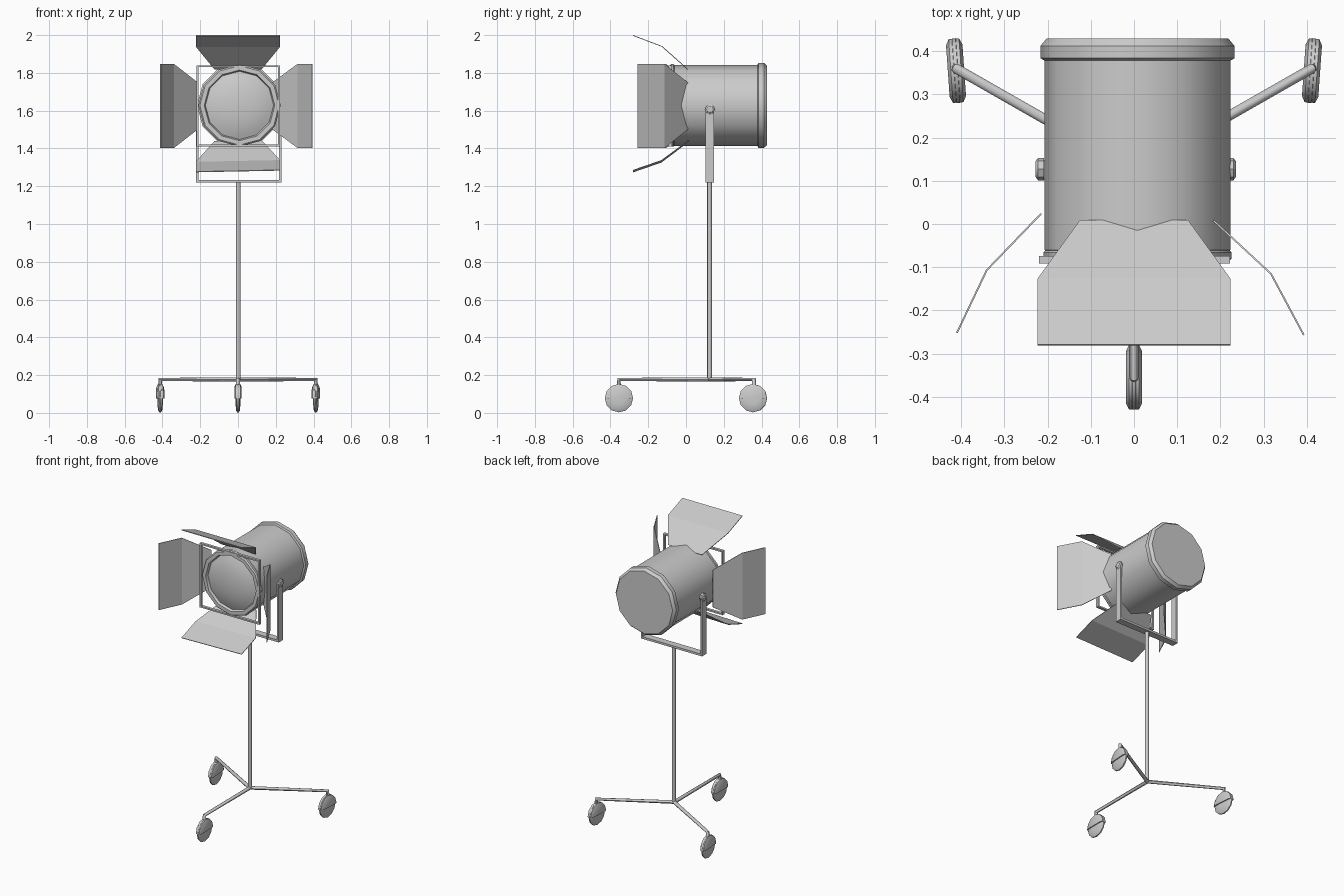
import bpy, bmesh, math
from mathutils import Matrix, Vector

cube = bpy.data.objects.get("Cube")
if cube:
    bpy.data.objects.remove(cube, do_unlink=True)

grey = bpy.data.materials.new("grey metal")
grey.use_nodes = True
colour = (0.6, 0.6, 0.6, 1)
grey.diffuse_color = colour
grey.node_tree.nodes["Principled BSDF"].inputs["Base Color"].default_value = colour

CAN_X, CAN_Z, POLE_Y = 0.008, 1.628, 0.125
LEG_Z = 0.177


def activate(ob):
    bpy.ops.object.select_all(action="DESELECT")
    ob.select_set(True)
    bpy.context.view_layer.objects.active = ob


def finish(name, bm, smooth=None):
    bmesh.ops.recalc_face_normals(bm, faces=bm.faces)
    mesh = bpy.data.meshes.new(name)
    bm.to_mesh(mesh)
    bm.free()
    mesh.materials.append(grey)
    ob = bpy.data.objects.new(name, mesh)
    bpy.context.collection.objects.link(ob)
    if smooth:
        activate(ob)
        bpy.ops.object.shade_smooth_by_angle(angle=math.radians(smooth))
    return ob


def lathe(name, profile, matrix, sides=12, smooth=35):
    """Revolve (radius, height) points about local z, closing both ends."""
    bm = bmesh.new()
    rings = []
    for r, h in profile:
        rings.append([bm.verts.new(matrix @ Vector((r * math.cos(a), r * math.sin(a), h)))
                      for a in (math.tau * i / sides for i in range(sides))])
    for lower, upper in zip(rings, rings[1:]):
        for i in range(sides):
            j = (i + 1) % sides
            bm.faces.new((lower[i], lower[j], upper[j], upper[i]))
    bm.faces.new(rings[0])
    bm.faces.new(rings[-1])
    return finish(name, bm, smooth)


def box(name, low, high):
    low, high = Vector(low), Vector(high)
    bm = bmesh.new()
    bmesh.ops.create_cube(bm, size=1)
    bmesh.ops.scale(bm, vec=high - low, verts=bm.verts)
    bmesh.ops.translate(bm, vec=(low + high) / 2, verts=bm.verts)
    return finish(name, bm)


def tube(name, points, radius):
    curve = bpy.data.curves.new(name, "CURVE")
    curve.dimensions = "3D"
    curve.bevel_depth, curve.bevel_resolution = radius, 2
    curve.use_fill_caps = True
    spline = curve.splines.new("POLY")
    spline.points.add(len(points) - 1)
    for p, co in zip(spline.points, points):
        p.co = (*co, 1)
    curve.materials.append(grey)
    ob = bpy.data.objects.new(name, curve)
    bpy.context.collection.objects.link(ob)
    activate(ob)
    bpy.ops.object.convert(target="MESH")
    bpy.ops.object.shade_smooth_by_angle(angle=math.radians(50))


# Lamp housing, its axis running front to back
along_y = Matrix.Translation((CAN_X, 0, CAN_Z)) @ Matrix.Rotation(-math.pi / 2, 4, "X")
lathe("lamp_housing", [(0.205, -0.07), (0.215, -0.06), (0.215, 0.39)], along_y)
lathe("back_rim", [(0.215, 0.378), (0.225, 0.384), (0.225, 0.412), (0.21, 0.43)], along_y)
lathe("front_ring", [(0.212, -0.06), (0.218, -0.066), (0.218, -0.08), (0.21, -0.088),
                     (0.187, -0.088), (0.18, -0.07)], along_y)
lathe("lens", [(0.183, -0.07), (0.15, -0.084), (0.105, -0.096), (0.055, -0.103),
               (0.004, -0.105)], along_y)

# Square filter frame in front of the lens
left, right, low, high, bar = -0.22, 0.222, 1.41, 1.84, 0.01
for side, x in (("right", left), ("left", right - bar)):
    box(f"filter_frame_{side}", (x, -0.092, low), (x + bar, -0.074, high))
for side, z in (("bottom", low), ("top", high - bar)):
    box(f"filter_frame_{side}", (left, -0.092, z), (right, -0.074, z + bar))


# Four bent barn doors: narrow inner edge, wide outer panel
def barn_door(name, path, place):
    bm = bmesh.new()
    rows = [[bm.verts.new(place(s * half, y, out)) for s in (-1, 1)]
            for half, (out, y) in zip((0.125, 0.223, 0.223), path)]
    for a, b in zip(rows, rows[1:]):
        bm.faces.new((a[0], a[1], b[1], b[0]))
    ob = finish(name, bm)
    mod = ob.modifiers.new("thickness", "SOLIDIFY")
    mod.thickness, mod.offset = 0.004, 0


barn_door("top_door", [(1.82, 0.008), (1.94, -0.127), (1.998, -0.28)],
          lambda t, y, out: (t, y, out))
barn_door("bottom_door", [(1.44, 0.015), (1.332, -0.13), (1.28, -0.28)],
          lambda t, y, out: (t, y, out + 0.02 * t))
barn_door("right_door", [(-0.215, 0.024), (-0.341, -0.107), (-0.41, -0.252)],
          lambda t, y, out: (out, y, 1.625 + t))
barn_door("left_door", [(0.184, 0.008), (0.317, -0.115), (0.393, -0.257)],
          lambda t, y, out: (out, y, 1.625 + t))

# Yoke holding the housing, with its two pivot knobs
box("yoke_base", (-0.222, 0.102, 1.22), (0.23, 0.148, 1.234))
for side, x, outward in (("right", -0.222, -1), ("left", 0.218, 1)):
    box(f"yoke_arm_{side}", (x, 0.102, 1.22), (x + 0.012, 0.148, 1.605))
    knob = (Matrix.Translation((x + 0.006, POLE_Y + 0.002, 1.607))
            @ Matrix.Rotation(outward * math.pi / 2, 4, "Y"))
    lathe(f"pivot_knob_{side}", [(0.026, -0.008), (0.026, 0.006), (0.018, 0.012)], knob, 8)

# Pole, then three legs that each turn down into a caster
tube("pole", [(0.002, POLE_Y, LEG_Z), (0.002, POLE_Y, 1.225)], 0.0125)
lens_wheel = [(0.03, -0.013), (0.066, -0.010), (0.075, -0.004),
              (0.075, 0.004), (0.066, 0.010), (0.03, 0.013)]
for name, x, y, yaw in (("front", 0, -0.355, 0), ("back_right", -0.412, 0.36, 4),
                        ("back_left", 0.412, 0.36, -4)):
    tube(f"{name}_leg", [(0, POLE_Y, LEG_Z), (x, y, LEG_Z), (x, y, 0.135)], 0.0115)
    spin = (Matrix.Translation((x, math.copysign(0.355, y), 0.078))
            @ Matrix.Rotation(math.radians(yaw), 4, "Z"))
    axle = spin @ Matrix.Rotation(math.pi / 2, 4, "Y")
    lathe(f"{name}_wheel", lens_wheel, axle, 12)
    # Caster hood over the upper half of the wheel
    hood = lathe(f"{name}_wheel_hood", [(0.06, -0.019), (0.074, -0.012),
                                        (0.074, 0.012), (0.06, 0.019)], axle, 12)
    bm = bmesh.new()
    bm.from_mesh(hood.data)
    cut = bmesh.ops.bisect_plane(bm, geom=bm.verts[:] + bm.edges[:] + bm.faces[:],
                                 plane_co=(0, 0, 0.077), plane_no=(0, 0, 1), clear_inner=True)
    rim = [e for e in cut["geom_cut"] if isinstance(e, bmesh.types.BMEdge)]
    bmesh.ops.edgeloop_fill(bm, edges=rim)
    bm.to_mesh(hood.data)
    bm.free()
